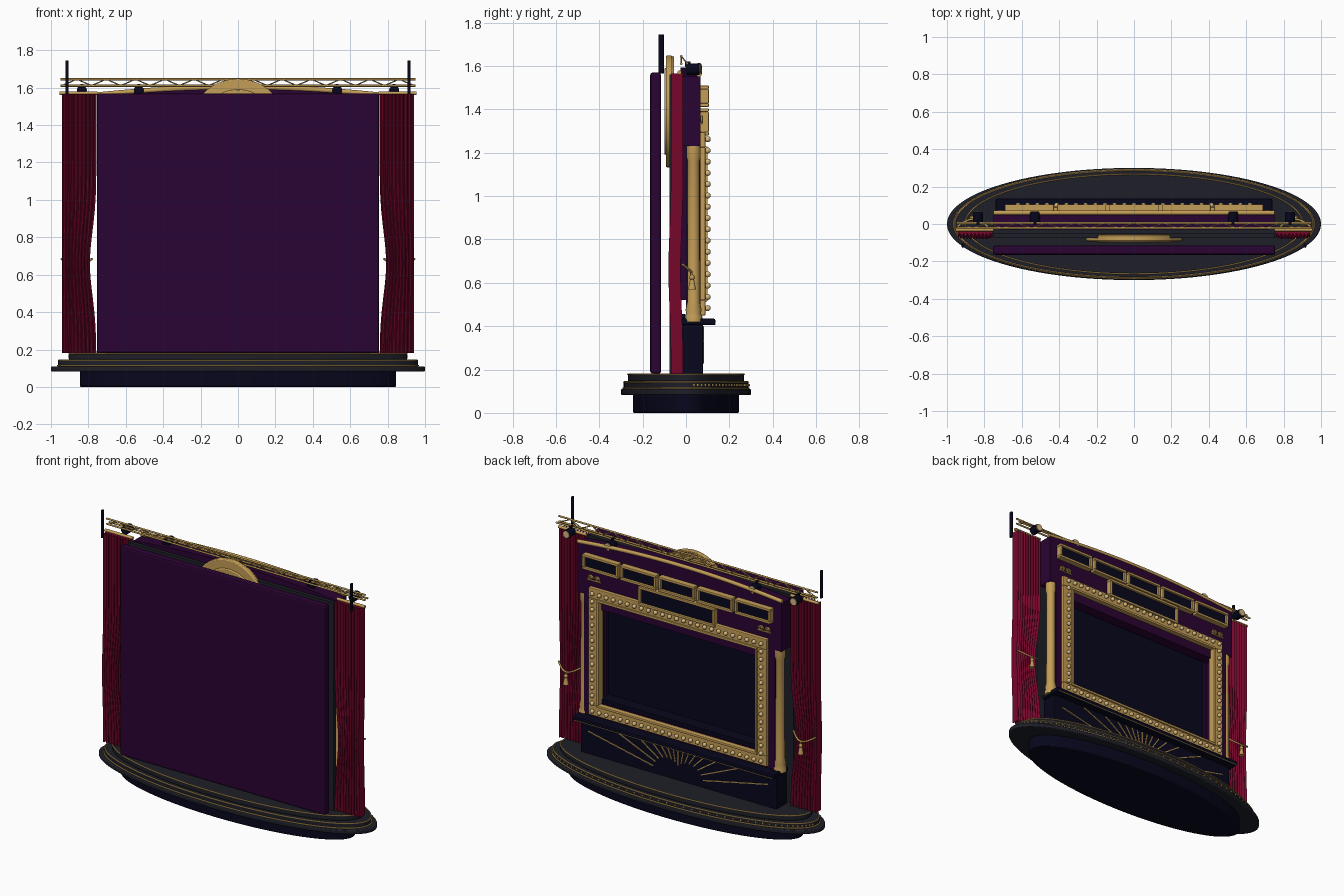
import bpy, bmesh, math
from mathutils import Matrix, Vector

if "Cube" in bpy.data.objects:
    bpy.data.objects.remove(bpy.data.objects["Cube"], do_unlink=True)


def material(name, rgb):
    m = bpy.data.materials.new(name)
    m.use_nodes = True
    m.diffuse_color = (*rgb, 1)
    m.node_tree.nodes["Principled BSDF"].inputs["Base Color"].default_value = (*rgb, 1)
    return m


charcoal = material("charcoal", (.013, .014, .021))
navy = material("dark navy", (.002, .002, .012))
purple = material("deep purple", (.023, .001, .032))
red = material("curtain red", (.18, .002, .024))
gold = material("gold", (.55, .34, .095))
cream = material("warm bulb", (.68, .48, .22))


def finish(name, bm, mat, smooth=True, bevel=0):
    bmesh.ops.recalc_face_normals(bm, faces=bm.faces)
    mesh = bpy.data.meshes.new(name)
    bm.to_mesh(mesh)
    bm.free()
    mesh.materials.append(mat)
    ob = bpy.data.objects.new(name, mesh)
    bpy.context.collection.objects.link(ob)
    if bevel:
        b = ob.modifiers.new("Bevel", "BEVEL")
        b.width, b.segments = bevel, 2
    if smooth:
        bpy.ops.object.select_all(action="DESELECT")
        ob.select_set(True)
        bpy.context.view_layer.objects.active = ob
        bpy.ops.object.shade_smooth_by_angle(angle=math.radians(35))
    return ob


def add_box(bm, x0, x1, y0, y1, z0, z1):
    mid = Vector((x0 + x1, y0 + y1, z0 + z1)) / 2
    bmesh.ops.create_cube(bm, size=1, matrix=Matrix.Translation(mid)
                          @ Matrix.Diagonal((x1 - x0, y1 - y0, z1 - z0, 1)))


def boxes(name, mat, specs, bevel=0):
    bm = bmesh.new()
    for s in specs:
        add_box(bm, *s)
    return finish(name, bm, mat, False, bevel)


def ring(x, z, w, h, t, y0, y1):
    """Four bars around a rectangle centred on x, z."""
    a, b = w / 2, h / 2
    return [(x - a, x + a, y0, y1, z + b - t, z + b), (x - a, x + a, y0, y1, z - b, z - b + t),
            (x - a, x - a + t, y0, y1, z - b + t, z + b - t),
            (x + a - t, x + a, y0, y1, z - b + t, z + b - t)]


def cylinder(name, mat, loc, r, depth, axis="Z", scale=(1, 1), bevel=0, seg=32):
    bm = bmesh.new()
    turn = Matrix.Rotation(math.pi / 2, 4, "X") if axis == "Y" else Matrix()
    bmesh.ops.create_cone(bm, cap_ends=True, segments=seg, radius1=r, radius2=r, depth=depth,
                          matrix=Matrix.Translation(loc) @ turn @ Matrix.Diagonal((*scale, 1, 1)))
    return finish(name, bm, mat, True, bevel)


def beads(name, mat, points, r):
    bm = bmesh.new()
    for p in points:
        bmesh.ops.create_uvsphere(bm, u_segments=10, v_segments=6, radius=r,
                                  matrix=Matrix.Translation(p))
    return finish(name, bm, mat)


def tubes(name, mat, paths, r, closed=False):
    cu = bpy.data.curves.new(name, "CURVE")
    cu.dimensions, cu.bevel_depth, cu.bevel_resolution = "3D", r, 2
    cu.use_fill_caps = True
    for path in paths:
        sp = cu.splines.new("POLY")
        sp.points.add(len(path) - 1)
        for p, co in zip(sp.points, path):
            p.co = (*co, 1)
        sp.use_cyclic_u = closed
    cu.materials.append(mat)
    ob = bpy.data.objects.new(name, cu)
    bpy.context.collection.objects.link(ob)
    return ob


def ellipse(rx, ry, z, n=96):
    return [(rx * math.cos(i * math.tau / n), ry * math.sin(i * math.tau / n), z) for i in range(n)]


# Elliptical stage in tiers with gold trims
for name, mat, rx, ry, z0, z1 in (("stage_plinth", navy, .845, .245, 0, .085),
                                  ("stage_lower_tier", charcoal, 1, .3, .082, .11),
                                  ("stage_middle_tier", charcoal, .962, .288, .11, .145),
                                  ("stage_top_tier", charcoal, .905, .268, .145, .18)):
    cylinder(name, mat, (0, 0, (z0 + z1) / 2), 1, z1 - z0, scale=(rx, ry), bevel=.006, seg=96)
tubes("stage_trims", gold, [ellipse(.964, .29, .114), ellipse(.958, .286, .142),
                            ellipse(.903, .267, .178)], .004, True)
beads("stage_beads", gold, [p for p in ellipse(.963, .289, .128, 100) if p[1] > .03], .006)

# Rear board, dark lining and round medallion behind the header
boxes("rear_board", purple, [(-.755, .755, -.165, -.115, .18, 1.57)], .012)
boxes("dark_lining", charcoal, [(-.755, .755, -.075, -.05, .18, 1.56)])
cylinder("medallion", gold, (0, -.078, 1.39), .258, .03, "Y", bevel=.006, seg=64)
cylinder("medallion_centre", gold, (0, -.078, 1.39), .2, .044, "Y", bevel=.006, seg=64)
tubes("medallion_rings", gold, [[(r * math.cos(i * math.tau / 64), -.06, 1.39 + r * math.sin(i * math.tau / 64))
                                 for i in range(64)] for r in (.225, .25)], .005, True)

# Cabinet with shelf and a fan of gold rays
boxes("cabinet", navy, [(-.72, .72, -.03, .078, .18, .42), (-.71, .71, -.03, 0, .42, .455)], .004)
boxes("shelf", navy, [(-.74, .74, -.02, .135, .405, .435)], .008)
tubes("shelf_trim", gold, [[(-.73, .133, .408), (.73, .133, .408)]], .003)
bm = bmesh.new()
for i in range(15):
    a = math.radians(12 + i * 156 / 14)
    c, s = math.cos(a), math.sin(a)
    start = .09 + .1 * abs(c)
    length = min(.66 / max(abs(c), .001), .205 / s) - start
    bmesh.ops.create_cube(bm, size=1, matrix=Matrix.Translation(
        (c * (start + length / 2), .08, .192 + s * (start + length / 2)))
        @ Matrix.Rotation(-a, 4, "Y") @ Matrix.Diagonal((length, .007, .006, 1)))
finish("cabinet_rays", bm, gold, False)

# Surround and recessed screen
boxes("surround", purple, ring(0, .845, 1.4, .82, .1, 0, .068))
boxes("screen_recess", purple, ring(0, .875, 1.24, .71, .035, -.03, 0))
boxes("screen", navy, [(-.6, .6, -.03, -.02, .525, 1.225)])
boxes("screen_sill", navy, [(-.585, .585, -.02, .06, .53, .56)])

# Arched header
def arch(x):
    return 1.56 + .04 * (1 - (x / .75) ** 2)


xs = [-.75 + 1.5 * i / 32 for i in range(33)]
bm = bmesh.new()
outline = [(-.75, 1.23)] + [(x, arch(x) - .008) for x in xs] + [(.75, 1.23)]
face = bm.faces.new([bm.verts.new((x, -.025, z)) for x, z in outline])
out = bmesh.ops.extrude_face_region(bm, geom=[face])
bmesh.ops.translate(bm, vec=(0, .093, 0), verts=[v for v in out["geom"] if isinstance(v, bmesh.types.BMVert)])
finish("header", bm, purple)
tubes("header_moulding", gold, [[(x, .06, arch(x) + .002) for x in xs]], .013)

# Header panels, five in a row and a wide one below
panels = [(.28 * i, 1.46, .262, .098) for i in range(-2, 3)] + [(0, 1.342, .56, .125)]
for x, z, w, h in panels:
    boxes("panel_frame", gold, ring(x, z, w, h, .016, .066, .105), .003)
    boxes("panel_face", navy, [(x - w / 2 + .01, x + w / 2 - .01, .066, .09, z - h / 2 + .01, z + h / 2 - .01)])

# Gold frame with bulbs around the screen
boxes("bulb_frame", gold, ring(0, .872, 1.31, .845, .07, .06, .09), .005)
boxes("inner_frame", gold, ring(0, .872, 1.18, .715, .016, .05, .1), .004)
pts = [(-.62 + 1.24 * i / 24, .1, z) for i in range(25) for z in (.483, 1.262)]
pts += [(x, .1, .483 + .779 * i / 15) for i in range(1, 15) for x in (-.62, .62)]
beads("frame_bulbs", cream, pts, .014)

for side in (-1, 1):
    # Columns turned from a profile
    bm = bmesh.new()
    prof = [(0, .42), (.04, .42), (.04, .445), (.034, .46), (.037, .475), (.029, .51),
            (.027, 1.16), (.033, 1.18), (.033, 1.23), (0, 1.23)]
    vs = [bm.verts.new((r, 0, z)) for r, z in prof]
    es = [bm.edges.new(p) for p in zip(vs, vs[1:])]
    bmesh.ops.spin(bm, geom=vs + es, cent=(0, 0, 0), axis=(0, 0, 1), angle=math.tau, steps=24)
    bmesh.ops.remove_doubles(bm, verts=bm.verts, dist=.0005)
    bmesh.ops.translate(bm, vec=(side * .715, .035, 0), verts=bm.verts)
    finish("column", bm, gold)

    # Scroll ornament under the end panel
    scroll = []
    for d in (-1, 1):
        scroll.append([(side * .625 + d * (.026 - .02 * (1 - t / 20) * math.cos(t * .6)), .073,
                        1.35 + .02 * (1 - t / 20) * math.sin(t * .6)) for t in range(17)])
    scroll.append([(side * .625 - .05, .073, 1.335), (side * .625 + .05, .073, 1.335)])
    tubes("scroll_ornament", gold, scroll, .005)

    # Gathered curtain, a closed cross-section of folds swept upward
    nu, nz = 80, 20
    bm = bmesh.new()
    loops = []
    for j in range(nz + 1):
        z = .18 + 1.385 * j / nz
        pinch = math.exp(-((z - .66) / .24) ** 2)
        inner = .757 + .035 * pinch
        yc = -.041 - .012 * pinch
        fold = [(side * (inner + (.942 - inner) * i / nu), .009 * math.cos(i / nu * 9 * math.tau))
                for i in range(nu + 1)]
        pts = [(x, yc - .019 - f) for x, f in fold] + [(x, yc + .019 + f) for x, f in reversed(fold)]
        loops.append([bm.verts.new((x, y, z)) for x, y in pts])
    for a, b in zip(loops, loops[1:]):
        for i in range(len(a)):
            bm.faces.new((a[i - 1], a[i], b[i], b[i - 1]))
    bm.faces.new(loops[0])
    bm.faces.new(loops[-1])
    finish("curtain", bm, red)

    # Tieback rope with tassel
    rope = [(side * (.78 + .165 * t / 10), -.015 + .04 * math.sin(math.pi * t / 10),
             .685 - .035 * math.sin(math.pi * t / 10)) for t in range(11)]
    tubes("tieback_rope", gold, [rope, [rope[5], (rope[5][0], rope[5][1], .61)]], .006)
    bm = bmesh.new()
    bmesh.ops.create_cone(bm, cap_ends=True, segments=12, radius1=.018, radius2=.008, depth=.05,
                          matrix=Matrix.Translation((rope[5][0], .028, .595)))
    finish("tassel", bm, gold)
    beads("tassel_knob", gold, [(rope[5][0], .028, .625)], .013)

    # Curtain rod and upright post
    tubes("curtain_rod", gold, [[(side * .75, -.03, 1.57), (side * .955, -.03, 1.57)]], .01)
    cylinder("post", navy, (side * .915, -.115, 1.655), .01, .18, scale=(.8, 1.25), seg=16)

    # Spotlights
    for x in (.53, .835):
        cylinder("spotlight", navy, (side * x, .032, 1.585), .027, .062, "Y", bevel=.004, seg=20)
        cylinder("spotlight_lens", cream, (side * x, .064, 1.585), .023, .008, "Y", seg=20)
        boxes("spotlight_yoke", navy, [(side * x - .008, side * x + .008, -.005, .02, 1.595, 1.62)])

# Lighting truss
chords = ((-.022, 1.645), (-.022, 1.61), (.005, 1.612))
tubes("truss_chords", gold, [[(-.95, y, z), (.95, y, z)] for y, z in chords], .006)
steps = [-.94 + 1.88 * i / 24 for i in range(25)]
tubes("truss_braces", gold, [[(x, *(chords[0] if i % 2 else chords[k])) for i, x in enumerate(steps)]
                             for k in (1, 2)], .003)
